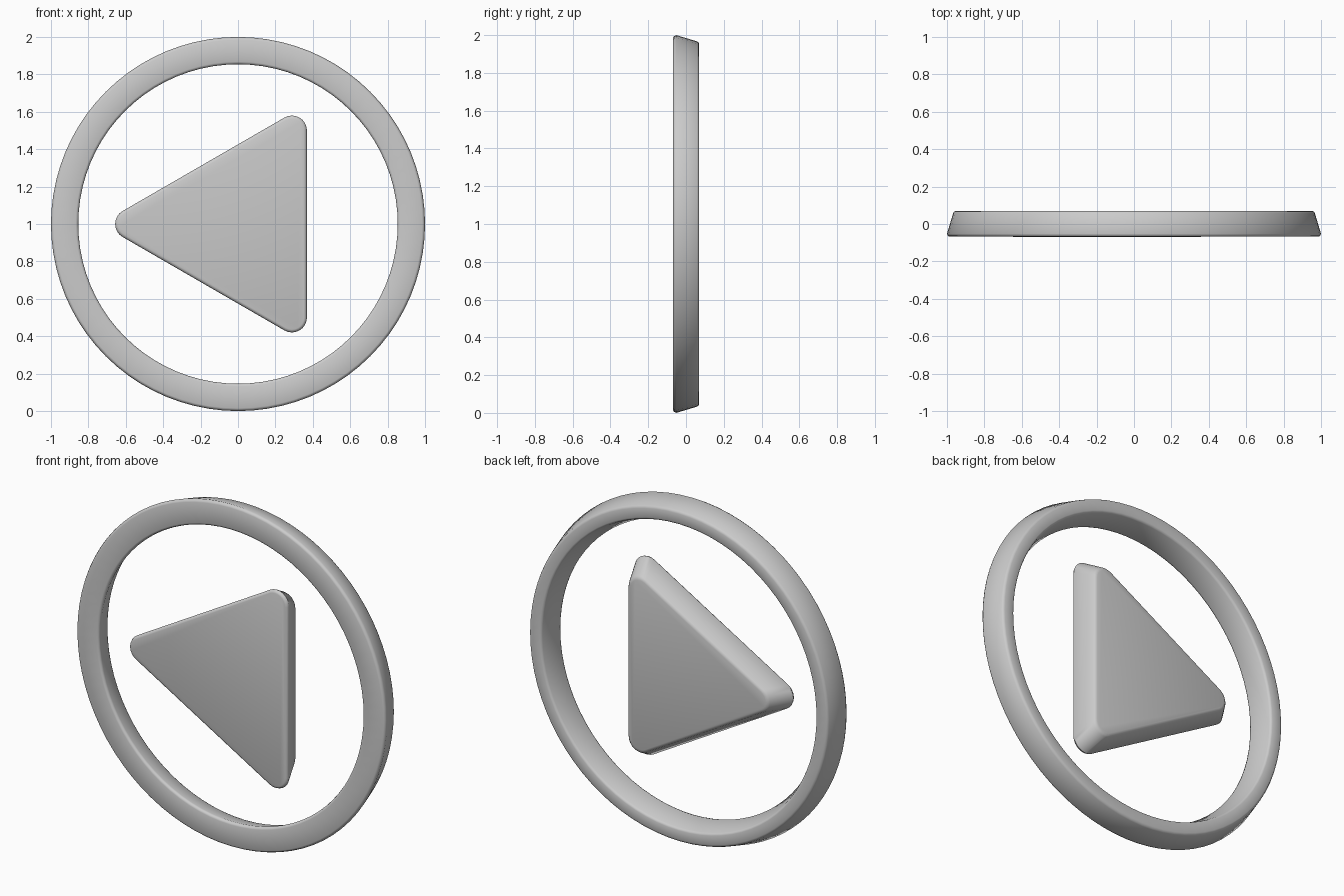
import bpy, bmesh
from math import cos, sin, pi, radians

if "Cube" in bpy.data.objects:
    bpy.data.objects.remove(bpy.data.objects["Cube"])


def build(name, loops, close):
    """Skin a stack of equal-length point loops; cap the ends unless the stack closes on itself."""
    bm = bmesh.new()
    rows = [[bm.verts.new(p) for p in loop] for loop in loops]
    n = len(rows[0])
    pairs = list(zip(rows, rows[1:])) + ([(rows[-1], rows[0])] if close else [])
    for a, b in pairs:
        for i in range(n):
            j = (i + 1) % n
            bm.faces.new((a[i], a[j], b[j], b[i]))
    if not close:
        bm.faces.new(rows[0])
        bm.faces.new(rows[-1])
    bmesh.ops.recalc_face_normals(bm, faces=bm.faces)
    mesh = bpy.data.meshes.new(name)
    bm.to_mesh(mesh)
    bm.free()
    obj = bpy.data.objects.new(name, mesh)
    bpy.context.collection.objects.link(obj)
    bpy.ops.object.select_all(action='DESELECT')
    obj.select_set(True)
    bpy.context.view_layer.objects.active = obj
    bpy.ops.object.shade_smooth_by_angle(angle=radians(50))
    return obj


def circle(r, y, n=80):
    return [(r * cos(2 * pi * i / n), y, 1 + r * sin(2 * pi * i / n)) for i in range(n)]


def rounded_triangle(reach, radius, y, steps=8):
    """Triangle pointing to -x; reach = distance to the corner arc centres."""
    pts = []
    for k in range(3):
        a = pi + k * 2 * pi / 3
        for s in range(steps + 1):
            t = a - pi / 3 + 2 * pi / 3 * s / steps
            pts.append((reach * cos(a) + radius * cos(t), y,
                        1 + reach * sin(a) + radius * sin(t)))
    return pts


# Ring: tapered towards the back on both its outer and inner walls, softened rims
ring_profile = [(0.985, -0.068), (0.994, -0.064), (1.0, -0.052), (0.967, 0.058),
                (0.962, 0.066), (0.952, 0.07), (0.900, 0.07), (0.891, 0.066),
                (0.887, 0.058), (0.854, -0.052), (0.858, -0.064), (0.868, -0.068)]
build("outer_ring", [circle(r, y) for r, y in ring_profile], True)

# Triangle: rounded corners, same draft towards the back, softened rims
triangle_profile = [(0.577, 0.064, -0.07), (0.577, 0.075, -0.066), (0.577, 0.08, -0.054),
                    (0.508, 0.076, 0.058), (0.502, 0.073, 0.066), (0.50, 0.062, 0.07)]
build("arrow_triangle", [rounded_triangle(*p) for p in triangle_profile], False)
